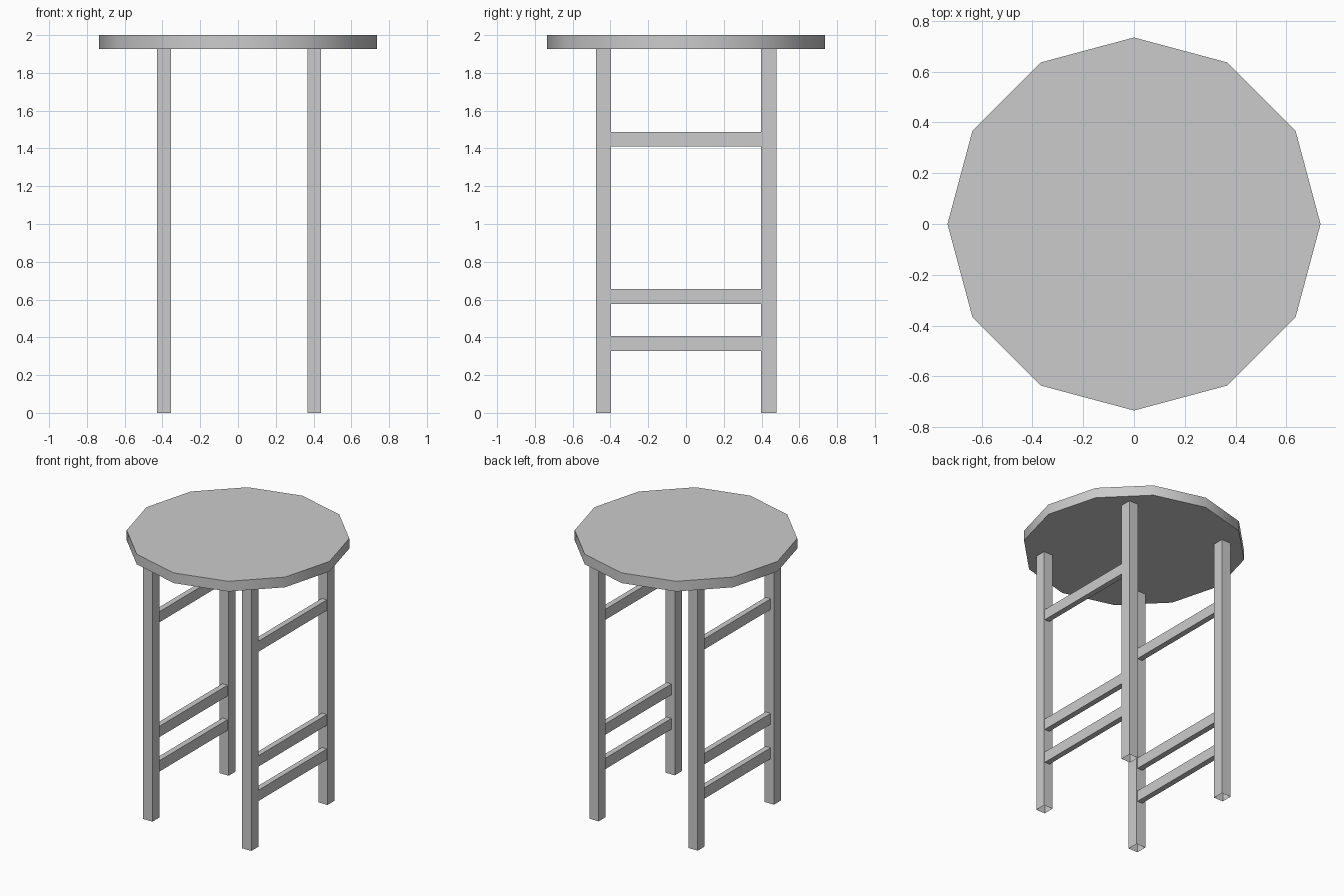
import bpy, bmesh, math

if "Cube" in bpy.data.objects:
    bpy.data.objects.remove(bpy.data.objects["Cube"])


def box(name, x, y, z, open_ends=False):
    """Box from (min, max) ranges, optionally an open vertical tube."""
    bm = bmesh.new()
    bmesh.ops.create_cube(bm, size=1)
    for v in bm.verts:
        v.co = [lo + (c + 0.5) * (hi - lo) for c, (lo, hi) in zip(v.co, (x, y, z))]
    if open_ends:
        bm.normal_update()
        caps = [f for f in bm.faces if abs(f.normal.z) > 0.9]
        bmesh.ops.delete(bm, geom=caps, context='FACES_ONLY')
    mesh = bpy.data.meshes.new(name)
    bm.to_mesh(mesh)
    bm.free()
    obj = bpy.data.objects.new(name, mesh)
    bpy.context.collection.objects.link(obj)
    return obj


SEAT_BOTTOM, SEAT_TOP, SEAT_RADIUS = 1.926, 2.0, 0.735

# Twelve-sided seat with a corner on each axis, softly shaded rim
bpy.ops.mesh.primitive_cylinder_add(
    vertices=12, radius=SEAT_RADIUS, depth=SEAT_TOP - SEAT_BOTTOM,
    location=(0, 0, (SEAT_TOP + SEAT_BOTTOM) / 2))
seat = bpy.context.object
seat.name = "seat"
bpy.ops.object.shade_smooth_by_angle(angle=math.radians(40))

# Each side: a front and back leg (hollow, open below) joined by three rails
leg_y = {"front": (-0.476, -0.396), "back": (0.398, 0.478)}
rail_z = {"lower": (0.327, 0.406), "middle": (0.577, 0.656), "upper": (1.411, 1.488)}
sides = {"left": ((-0.429, -0.354), (-0.403, -0.362)),
         "right": ((0.367, 0.440), (0.395, 0.435))}

for side, (leg_x, rail_x) in sides.items():
    for end, y in leg_y.items():
        box(f"{end}_{side}_leg", leg_x, y, (0, SEAT_BOTTOM), open_ends=True)
    for level, z in rail_z.items():
        box(f"{level}_{side}_rail", rail_x, (-0.396, 0.398), z)
